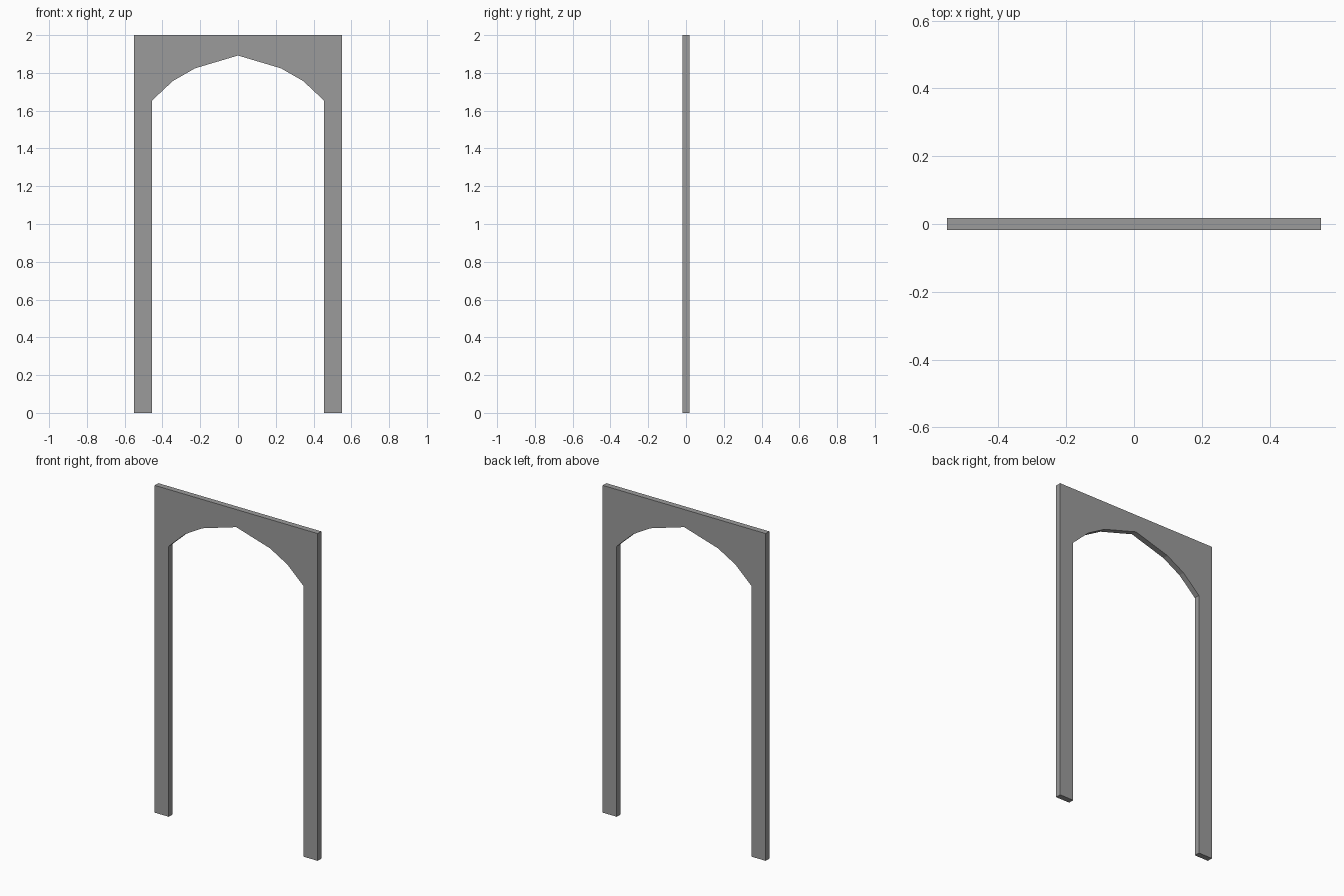
import bpy, bmesh

if "Cube" in bpy.data.objects:
    bpy.data.objects.remove(bpy.data.objects["Cube"])

HALF_WIDTH, HEIGHT, THICKNESS = 0.551, 2.0, 0.035

# Right half of the opening, from the floor up to just below the peak
opening = [(0.456, 0.0), (0.456, 1.653), (0.345, 1.757), (0.228, 1.824)]
peak = (0.0, 1.892)


def mirrored(points):
    return [(-x, z) for x, z in reversed(points)]


# Closed outline: right half, peak, left half
right = [(HALF_WIDTH, HEIGHT), (HALF_WIDTH, 0.0)]
outline = right + opening + [peak] + mirrored(opening) + mirrored(right)

# Arched door frame: flat profile extruded through its thickness
bm = bmesh.new()
face = bm.faces.new([bm.verts.new((x, -THICKNESS / 2, z)) for x, z in outline])
extruded = bmesh.ops.extrude_face_region(bm, geom=[face], use_keep_orig=True)
back = [v for v in extruded["geom"] if isinstance(v, bmesh.types.BMVert)]
bmesh.ops.translate(bm, verts=back, vec=(0, THICKNESS, 0))
bmesh.ops.recalc_face_normals(bm, faces=bm.faces)
# Split the concave front and back faces cleanly
bmesh.ops.triangulate(bm, faces=[f for f in bm.faces if len(f.verts) > 4])

mesh = bpy.data.meshes.new("arched_frame")
bm.to_mesh(mesh)
bm.free()
frame = bpy.data.objects.new("arched_frame", mesh)
bpy.context.collection.objects.link(frame)

# Dark grey finish
grey = bpy.data.materials.new("dark_grey")
grey.diffuse_color = (0.33, 0.33, 0.33, 1.0)
grey.use_nodes = True
grey.node_tree.nodes["Principled BSDF"].inputs["Base Color"].default_value = grey.diffuse_color
mesh.materials.append(grey)
